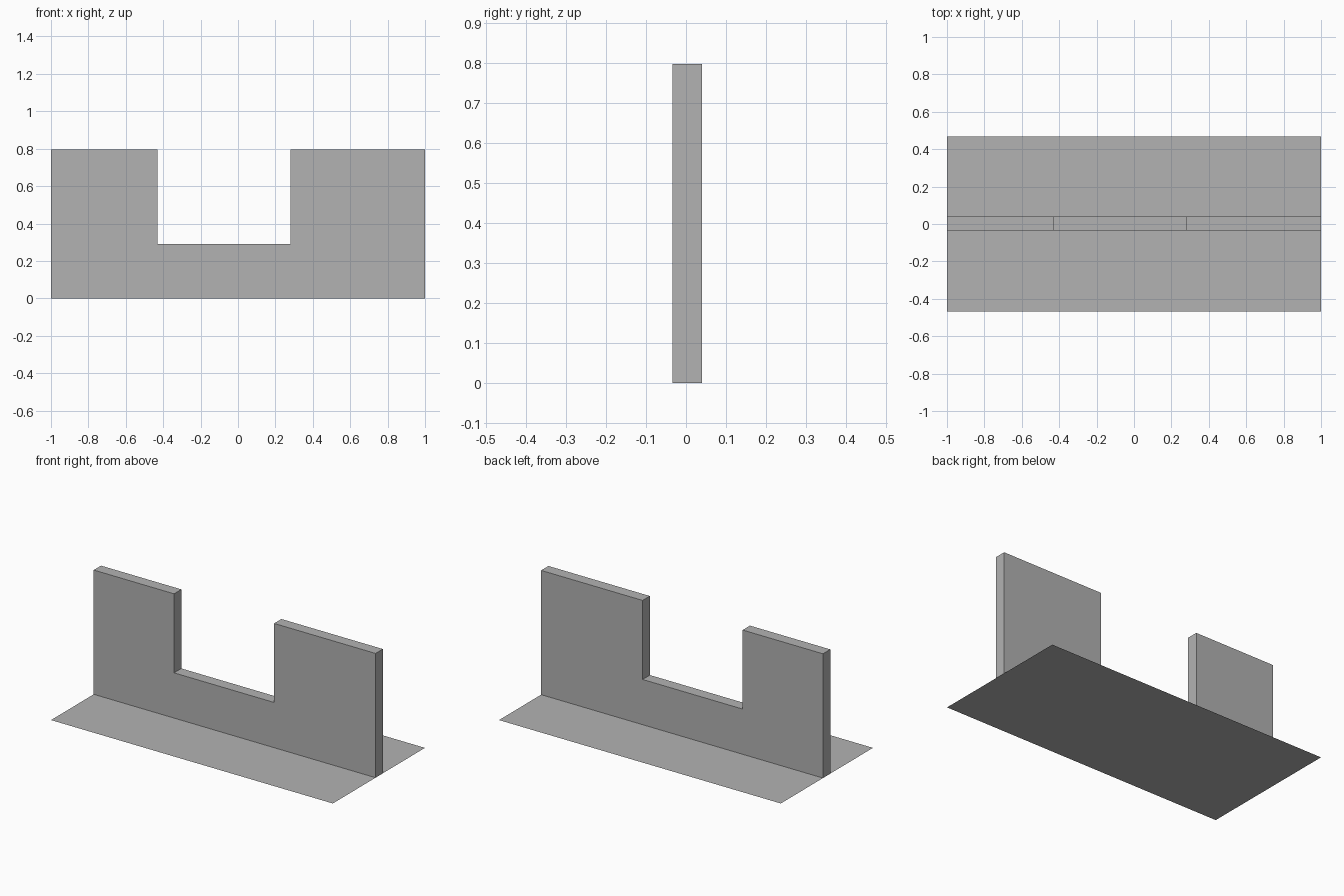
import bpy
import bmesh

cube = bpy.data.objects.get("Cube")
if cube:
    bpy.data.objects.remove(cube, do_unlink=True)

# One plain grey for everything
grey = bpy.data.materials.new("plain_grey")
grey.use_nodes = True
colour = (0.448, 0.448, 0.448, 1)
grey.diffuse_color = colour
grey.node_tree.nodes["Principled BSDF"].inputs["Base Color"].default_value = colour


def make_panel(name, outline, extrude=None):
    """Build a flat outline and optionally extrude it into a solid."""
    bm = bmesh.new()
    face = bm.faces.new([bm.verts.new(p) for p in outline])
    if extrude:
        # Keep the outline as one cap, so the solid is closed
        result = bmesh.ops.extrude_face_region(bm, geom=[face], use_keep_orig=True)
        moved = [g for g in result["geom"] if isinstance(g, bmesh.types.BMVert)]
        bmesh.ops.translate(bm, vec=extrude, verts=moved)
        bmesh.ops.recalc_face_normals(bm, faces=bm.faces)
    mesh = bpy.data.meshes.new(name)
    bm.to_mesh(mesh)
    bm.free()
    mesh.materials.append(grey)
    obj = bpy.data.objects.new(name, mesh)
    bpy.context.collection.objects.link(obj)
    return obj


# Thin ground sheet
half_depth = 0.467
make_panel("floor_sheet", [(-1, -half_depth, 0), (1, -half_depth, 0),
                           (1, half_depth, 0), (-1, half_depth, 0)])

# Upright wall with an off-centre opening in its top edge
height, sill = 0.797, 0.29
gap_right, gap_left = -0.43, 0.28
front_y, thickness = -0.034, 0.074
profile = [(-1, 0), (1, 0), (1, height), (gap_left, height), (gap_left, sill),
           (gap_right, sill), (gap_right, height), (-1, height)]
make_panel("notched_wall", [(x, front_y, z) for x, z in profile], (0, thickness, 0))
